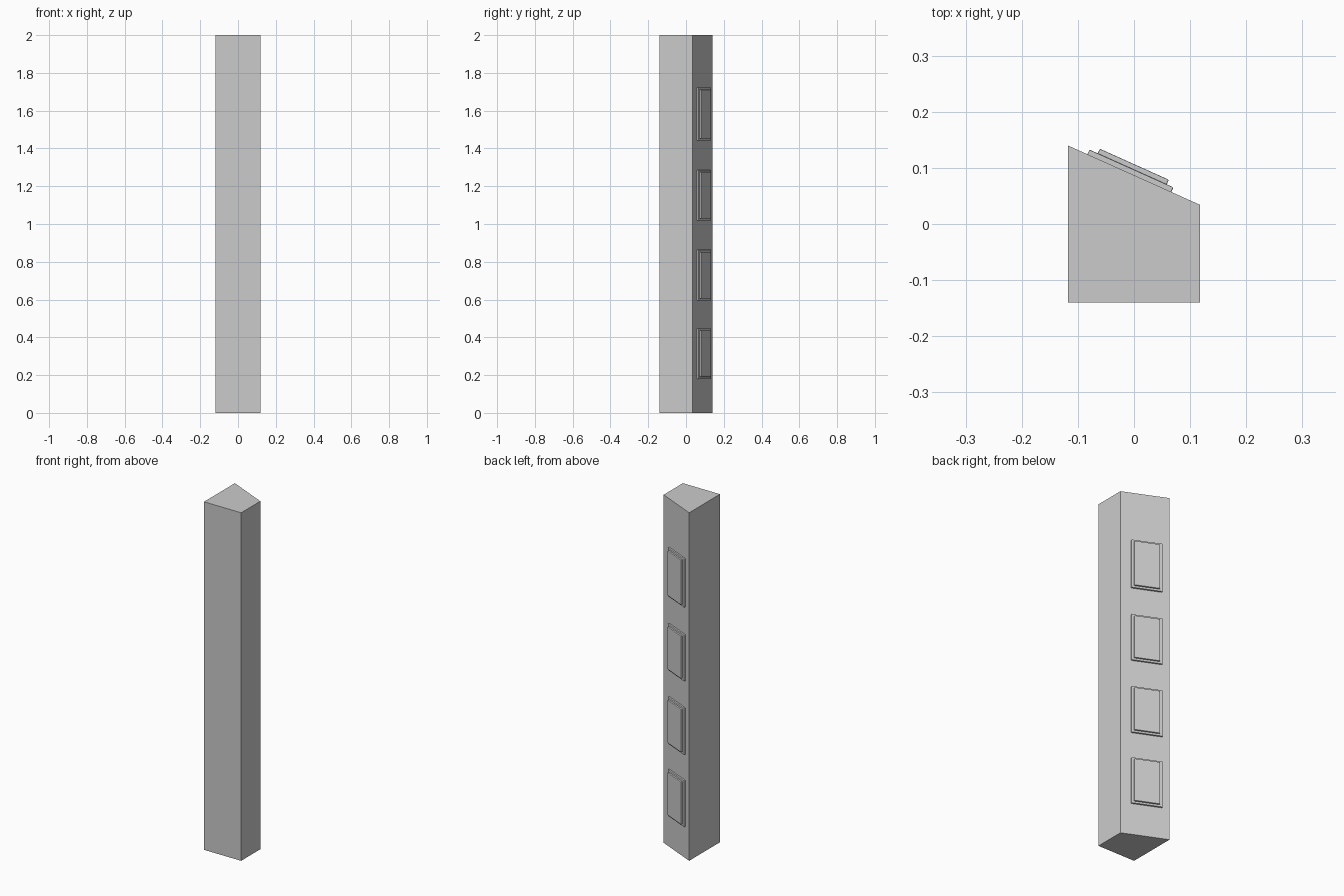
import bpy, bmesh, math
from mathutils import Matrix, Vector

if "Cube" in bpy.data.objects:
    bpy.data.objects.remove(bpy.data.objects["Cube"])

def finish(bm, name):
    bmesh.ops.recalc_face_normals(bm, faces=bm.faces)
    me = bpy.data.meshes.new(name)
    bm.to_mesh(me)
    bm.free()
    ob = bpy.data.objects.new(name, me)
    bpy.context.collection.objects.link(ob)
    return ob

# Pillar: wedge-shaped profile extruded upward
right_back, left_back = Vector((0.118, 0.034, 0)), Vector((-0.118, 0.14, 0))
profile = [(-0.118, -0.14, 0), (0.118, -0.14, 0), right_back, left_back]
bm = bmesh.new()
base = bm.faces.new([bm.verts.new(p) for p in profile])
top = bmesh.ops.extrude_face_region(bm, geom=[base])["geom"]
bmesh.ops.translate(bm, vec=(0, 0, 2), verts=[v for v in top if isinstance(v, bmesh.types.BMVert)])
finish(bm, "pillar")

# Frame of the slanted back face
along = (left_back - right_back).normalized()
normal = Vector((along.y, -along.x, 0))
middle = (left_back + right_back) / 2
rot = Matrix((along, normal, (0, 0, 1))).transposed().to_4x4()

def plate(name, s0, s1, z0, z1, n0, n1):
    """Softly bevelled plate lying on the slanted face."""
    size = Matrix.Diagonal((s1 - s0, n1 - n0, z1 - z0, 1))
    pos = middle + along * (s0 + s1) / 2 + normal * (n0 + n1) / 2 + Vector((0, 0, (z0 + z1) / 2))
    bm = bmesh.new()
    bmesh.ops.create_cube(bm, size=1, matrix=Matrix.Translation(pos) @ rot @ size)
    ob = finish(bm, name)
    mod = ob.modifiers.new("soft_edge", "BEVEL")
    mod.width, mod.segments = 0.002, 2

# Stepped panels: back plate and raised plate
for i, (z0, z1) in enumerate([(0.18, 0.447), (0.595, 0.864), (1.018, 1.285), (1.442, 1.722)], 1):
    plate(f"panel_base_{i}", -0.073, 0.091, z0, z1, -0.006, 0.009)
    plate(f"panel_raised_{i}", -0.06, 0.075, z0 + 0.011, z1 - 0.011, 0.004, 0.018)
